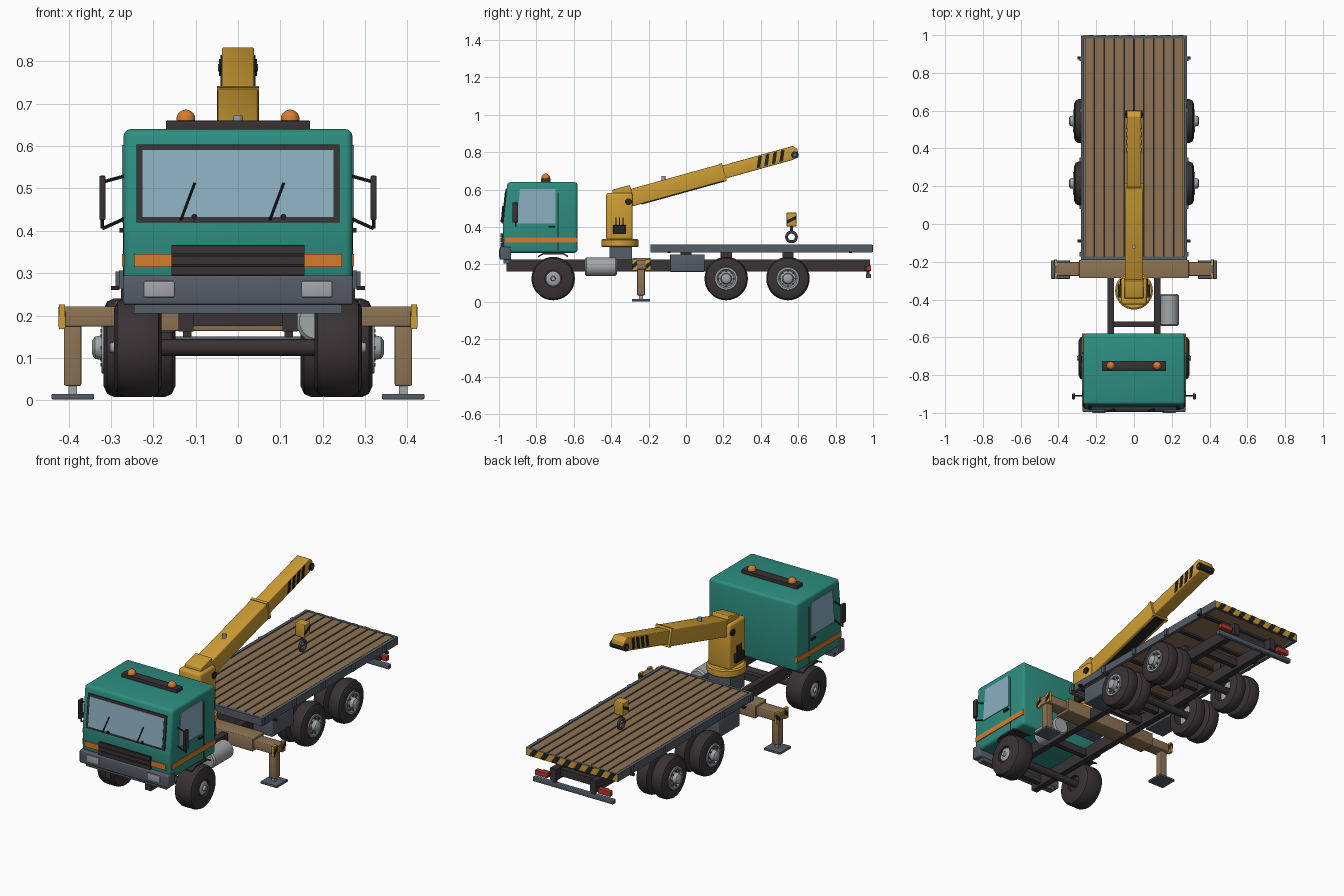
import bpy, bmesh, math
from mathutils import Vector

if "Cube" in bpy.data.objects:
    bpy.data.objects.remove(bpy.data.objects["Cube"])

def mat(name, r, g, b):
    m = bpy.data.materials.new(name)
    m.diffuse_color = (r, g, b, 1)
    m.use_nodes = True
    m.node_tree.nodes["Principled BSDF"].inputs["Base Color"].default_value = m.diffuse_color
    return m

TEAL = mat("teal_paint", .026, .27, .215)
YEL = mat("crane_yellow", .62, .34, .035)
WOOD = mat("wood_brown", .27, .175, .09)
STEEL = mat("steel_grey", .09, .109, .136)
CHAR = mat("charcoal", .04, .033, .035)
BLACK = mat("black", .018, .017, .018)
GLASS = mat("glass_blue", .26, .43, .53)
ORANGE = mat("orange", .68, .2, .026)
SILVER = mat("silver", .36, .38, .39)
RED = mat("red", .45, .035, .028)

def finish(bm, name, m, bevel=0):
    bmesh.ops.recalc_face_normals(bm, faces=bm.faces)
    if bevel:
        bmesh.ops.bevel(bm, geom=bm.edges[:], offset=bevel, segments=3, profile=.5, affect='EDGES')
    me = bpy.data.meshes.new(name)
    bm.to_mesh(me)
    bm.free()
    me.materials.append(m)
    ob = bpy.data.objects.new(name, me)
    bpy.context.collection.objects.link(ob)
    return ob

def prism(name, pts, axis, lo, hi, m, bevel=0):
    """Extrude an outline: axis x takes (y,z) points, axis y takes (x,z)."""
    bm = bmesh.new()
    f = (lambda p, d: (d, p[0], p[1])) if axis == 'x' else (lambda p, d: (p[0], d, p[1]))
    a = [bm.verts.new(f(p, lo)) for p in pts]
    b = [bm.verts.new(f(p, hi)) for p in pts]
    bm.faces.new(a)
    bm.faces.new(b)
    for i in range(len(pts)):
        j = (i + 1) % len(pts)
        bm.faces.new((a[i], a[j], b[j], b[i]))
    return finish(bm, name, m, bevel)

def box(name, x, y, z, m, bevel=0):
    return prism(name, [(y[0], z[0]), (y[1], z[0]), (y[1], z[1]), (y[0], z[1])], 'x', x[0], x[1], m, bevel)

def pair(name, x, y, z, m, bevel=0):
    for side, s in (("right", 1), ("left", -1)):
        box(f"{name}_{side}", (s * x[0], s * x[1]), y, z, m, bevel)

def lathe(name, prof, origin, axis, m, n=32, closed=False):
    """Turn a (distance along axis, radius) profile about axis x, y or z."""
    bm = bmesh.new()
    rings = []
    for d, r in prof:
        ring = []
        for k in range(n):
            t = 2 * math.pi * k / n
            c, s = r * math.cos(t), r * math.sin(t)
            v = {'x': (d, c, s), 'y': (c, d, s), 'z': (c, s, d)}[axis]
            ring.append(bm.verts.new(Vector(v) + Vector(origin)))
        rings.append(ring)
    for i in range(len(rings) if closed else len(rings) - 1):
        a, b = rings[i], rings[(i + 1) % len(rings)]
        for k in range(n):
            bm.faces.new((a[k], a[(k + 1) % n], b[(k + 1) % n], b[k]))
    if not closed:
        bm.faces.new(rings[0])
        bm.faces.new(rings[-1])
    return finish(bm, name, m)

def rod(name, a, b, r, m):
    a, b = Vector(a), Vector(b)
    ob = lathe(name, [(0, r), ((b - a).length, r)], (0, 0, 0), 'z', m, 8)
    ob.location = a
    ob.rotation_euler = (b - a).to_track_quat('Z', 'Y').to_euler()

# chassis
pair("chassis_rail", (.105, .14), (-.96, .985), (.162, .226), CHAR)
for i, y in enumerate((-.9, -.53, -.08, .06, .38, .7, .93)):
    box(f"chassis_crossmember_{i}", (-.11, .11), (y - .015, y + .015), (.175, .215), CHAR)
for i, y in enumerate((0, .215, .545)):
    pair(f"bed_mount_{i}", (.11, .135), (y - .03, y + .03), (.22, .275), CHAR)
box("underrun_bar", (-.245, .245), (.963, .988), (.126, .15), STEEL, .004)
pair("underrun_bracket", (.11, .13), (.965, .98), (.14, .18), CHAR)
pair("tail_light", (.155, .23), (.965, .99), (.165, .193), RED, .003)
pair("tail_light_mount", (.13, .2), (.955, .968), (.165, .19), CHAR)
pair("toolbox", (.15, .27), (-.085, .1), (.16, .253), STEEL, .005)
lathe("fuel_tank", [(-.54, .042), (-.532, .05), (-.378, .05), (-.37, .042)], (.187, 0, .187), 'y', SILVER)

# wheels
def tyre(name, x0, x1, y, r=.116, ri=.062):
    e, w = .016, abs(x1 - x0) / (x1 - x0)
    prof = [(x0, ri), (x0, r - .025), (x0 + w * e * .5, r - .007), (x0 + w * e * 1.5, r),
            (x1 - w * e * 1.5, r), (x1 - w * e * .5, r - .007), (x1, r - .025), (x1, ri)]
    lathe(name, prof, (0, y, .124), 'x', CHAR, 36, True)

for side, s in (("right", 1), ("left", -1)):
    tyre(f"front_tyre_{side}", s * .18, s * .293, -.71, .116, .045)
    lathe(f"front_rim_{side}", [(s * .2, .048), (s * .282, .048)], (0, -.71, .124), 'x', CHAR)
    lathe(f"front_hub_{side}", [(s * .27, .037), (s * .287, .037), (s * .291, .03), (s * .291, .014), (s * .302, .011)],
          (0, -.71, .124), 'x', SILVER)
    for i, y in enumerate((.215, .545)):
        tyre(f"rear_outer_tyre_{i}_{side}", s * .238, s * .317, y)
        tyre(f"rear_inner_tyre_{i}_{side}", s * .148, s * .224, y)
        lathe(f"rear_rim_{i}_{side}", [(s * .19, .063), (s * .308, .063), (s * .322, .06), (s * .322, .05), (s * .312, .042),
              (s * .318, .03), (s * .338, .026), (s * .345, .015)], (0, y, .124), 'x', SILVER)
        for k in range(8):
            t = k * math.pi / 4
            lathe(f"wheel_nut_{i}_{k}_{side}", [(s * .31, .005), (s * .324, .005)],
                  (0, y + .04 * math.cos(t), .124 + .04 * math.sin(t)), 'x', STEEL, 6)
    pts = [(-.79, .238), (-.76, .254), (-.66, .254), (-.63, .238), (-.63, .246), (-.66, .264), (-.76, .264), (-.79, .246)]
    prism(f"front_fender_{side}", pts, 'x', s * .18, s * .276, CHAR)
for i, y in enumerate((-.71, .215, .545)):
    lathe(f"axle_{i}", [(-.2, .02), (.2, .02)], (0, y, .124), 'x', CHAR, 12)

# cab
prism("cab_body", [(-.975, .262), (-.98, .4), (-.955, .64), (-.58, .64), (-.58, .262)], 'x', -.27, .27, TEAL, .016)
front = lambda z: -.98 + max(0, z - .4) * .104
def slanted(name, x, z, d, m):
    z0, z1 = z
    prism(name, [(front(z0) - d, z0), (front(z1) - d, z1), (front(z1) + .01, z1), (front(z0) + .01, z0)], 'x', x[0], x[1], m)
slanted("windscreen_frame", (-.24, .24), (.42, .604), .006, CHAR)
slanted("windscreen", (-.226, .226), (.432, .591), .008, GLASS)
for i, x in enumerate((-.135, .075)):
    rod(f"wiper_{i}", (x, front(.425) - .01, .425), (x + .033, front(.513) - .011, .513), .003, BLACK)
    lathe(f"wiper_pivot_{i}", [(-.992, .007), (-.97, .007)], (x + .032, 0, .433), 'y', BLACK, 10)
box("front_stripe", (-.246, .246), (-.984, -.96), (.314, .345), ORANGE)
pair("side_stripe", (.26, .274), (-.965, -.581), (.316, .345), ORANGE)
box("grille", (-.157, .157), (-.985, -.96), (.285, .366), BLACK)
for i in range(3):
    box(f"grille_slat_{i}", (-.157, .157), (-.992, -.96), (.296 + i * .0245, .316 + i * .0245), CHAR)
box("front_bumper", (-.272, .272), (-.996, -.935), (.225, .295), STEEL, .007)
box("bumper_valance", (-.245, .245), (-.975, -.94), (.205, .226), STEEL)
pair("headlight", (.15, .222), (-1, -.98), (.243, .281), SILVER, .003)
for side, s in (("right", 1), ("left", -1)):
    prism(f"side_window_{side}", [(-.905, .42), (-.698, .42), (-.698, .602), (-.888, .602)], 'x', s * .26, s * .274, GLASS)
    rod(f"mirror_arm_upper_{side}", (s * .265, -.91, .53), (s * .32, -.91, .515), .004, BLACK)
    rod(f"mirror_arm_lower_{side}", (s * .265, -.91, .43), (s * .32, -.91, .405), .004, BLACK)
    rod(f"mirror_post_{side}", (s * .32, -.91, .405), (s * .32, -.91, .43), .004, BLACK)
pair("door_seam", (.26, .272), (-.687, -.681), (.275, .585), BLACK)
pair("door_handle", (.26, .28), (-.735, -.7), (.396, .406), BLACK)
pair("mirror", (.313, .327), (-.928, -.897), (.425, .53), CHAR, .003)
box("beacon_bar", (-.17, .17), (-.775, -.725), (.635, .66), CHAR, .003)
for side, x in (("right", .123), ("left", -.123)):
    lathe(f"beacon_{side}", [(.655, .022), (.668, .022), (.677, .018), (.683, .011), (.686, .003)], (x, -.75, 0), 'z', ORANGE, 20)

# flat bed
pair("bed_side_rail", (.264, .281), (-.19, .995), (.264, .306), STEEL)
box("bed_front_rail", (-.265, .265), (-.19, -.172), (.264, .306), STEEL)
box("bed_rear_rail", (-.265, .265), (.982, .995), (.264, .306), STEEL)
box("bed_deck", (-.265, .265), (-.175, .985), (.276, .296), WOOD)
for i in range(10):
    x = -.264 + i * .0528
    box(f"bed_plank_{i}", (x + .004, x + .0488), (-.172, .982), (.294, .304), WOOD)
    if i:
        box(f"plank_gap_{i}", (x - .004, x + .004), (-.172, .982), (.295, .299), BLACK)
for i in range(6):
    y = -.12 + i * .2
    box(f"bed_crossmember_{i}", (-.264, .264), (y - .012, y + .012), (.265, .278), CHAR)
for i, y in enumerate((-.16, .09, .34, .6, .875)):
    pair(f"stake_pocket_{i}", (.275, .289), (y - .011, y + .011), (.268, .304), STEEL)
for i, y in enumerate((-.09, .88)):
    pair(f"tie_hook_{i}", (.28, .3), (y - .008, y + .008), (.26, .27), BLACK)
box("rear_hazard_board", (-.28, .28), (.99, .997), (.266, .305), YEL)
for i in range(8):
    x = -.275 + i * .068
    prism(f"rear_hazard_stripe_{i}", [(x + .03, .266), (x + .06, .266), (x + .034, .305), (x + .004, .305)], 'y', .99, 1, BLACK)

# outriggers
box("outrigger_sleeve", (-.29, .29), (-.287, -.19), (.163, .235), WOOD, .004)
pair("outrigger_arm", (.2, .42), (-.275, -.202), (.174, .221), WOOD, .004)
pair("outrigger_leg", (.37, .411), (-.262, -.22), (.034, .2), WOOD, .004)
pair("outrigger_ram", (.38, .4), (-.251, -.231), (.01, .05), SILVER)
pair("outrigger_pad", (.34, .44), (-.29, -.192), (.002, .015), STEEL, .003)
for side, s in (("right", 1), ("left", -1)):
    for i, y in enumerate((-.29, -.216)):
        box(f"outrigger_hazard_{i}_{side}", (s * .408, s * .422), (y, y + .028), (.168, .226), YEL)
        prism(f"outrigger_stripe_{i}_{side}", [(y, .172), (y + .028, .195), (y + .028, .22), (y, .197)], 'x', s * .407, s * .424, BLACK)

# crane column
box("crane_pedestal", (-.07, .07), (-.41, -.29), (.2, .295), STEEL)
lathe("crane_turntable", [(.292, .095), (.298, .1), (.33, .1), (.336, .092)], (0, -.353, 0), 'z', YEL)
box("crane_column", (-.068, .068), (-.427, -.285), (.33, .582), YEL, .014)
prism("column_cap", [(-.395, .57), (-.392, .6), (-.3, .624), (-.285, .57)], 'x', -.05, .05, YEL, .004)
lathe("boom_pivot", [(-.075, .018), (.075, .018)], (0, -.308, .535), 'x', BLACK, 16)
pair("control_box", (.06, .086), (-.39, -.32), (.362, .41), BLACK, .003)
for i in range(3):
    pair(f"control_lever_{i}", (.074, .079), (-.376 + i * .018, -.371 + i * .018), (.4, .452), BLACK)

# boom, laid out along its own raised axis
A = math.radians(15.5)
def along(pts):
    return [(-.28 + s * math.cos(A) - t * math.sin(A), .56 + s * math.sin(A) + t * math.cos(A)) for s, t in pts]
prism("boom_main", along([(-.06, -.046), (.5, -.046), (.5, .046), (-.06, .046)]), 'x', -.048, .048, YEL, .006)
prism("boom_under_plate", along([(.03, -.05), (.5, -.05), (.5, -.044), (.03, -.044)]), 'x', -.03, .03, BLACK)
prism("boom_extension", along([(.42, -.036), (.875, -.036), (.908, -.022), (.912, .014), (.892, .036), (.42, .036)]),
      'x', -.038, .038, YEL, .004)
prism("boom_collar", along([(.488, -.049), (.503, -.049), (.503, .049), (.488, .049)]), 'x', -.05, .05, YEL)
for i in range(4):
    s = .675 + i * .042
    prism(f"boom_stripe_{i}", along([(s, -.028), (s + .02, -.028), (s + .045, .03), (s + .025, .03)]), 'x', -.041, .041, BLACK)
lathe("boom_tip_pulley", [(-.045, .02), (.045, .02)], (0, .582, .785), 'x', BLACK, 20)
lathe("boom_tip_bolt", [(-.047, .009), (.047, .009)], (0, .582, .785), 'x', STEEL, 12)
lathe("boom_eye", [(.64, .011), (.672, .011)], (0, -.12, 0), 'z', SILVER, 12)

# hook block
box("hook_block", (-.028, .028), (.538, .59), (.403, .477), YEL, .004)
prism("hook_block_stripe", [(.54, .418), (.588, .442), (.588, .46), (.54, .436)], 'x', -.03, .03, BLACK)
rod("hook_shank", (0, .564, .365), (0, .564, .405), .008, STEEL)
ring = [(.008 * math.cos(k * math.pi / 4), .026 + .008 * math.sin(k * math.pi / 4)) for k in range(8)]
lathe("hook_ring", ring, (0, .564, .347), 'x', STEEL, 24, True)

bpy.ops.object.select_all(action='SELECT')
bpy.context.view_layer.objects.active = bpy.context.selected_objects[0]
bpy.ops.object.shade_smooth_by_angle(angle=math.radians(35))
